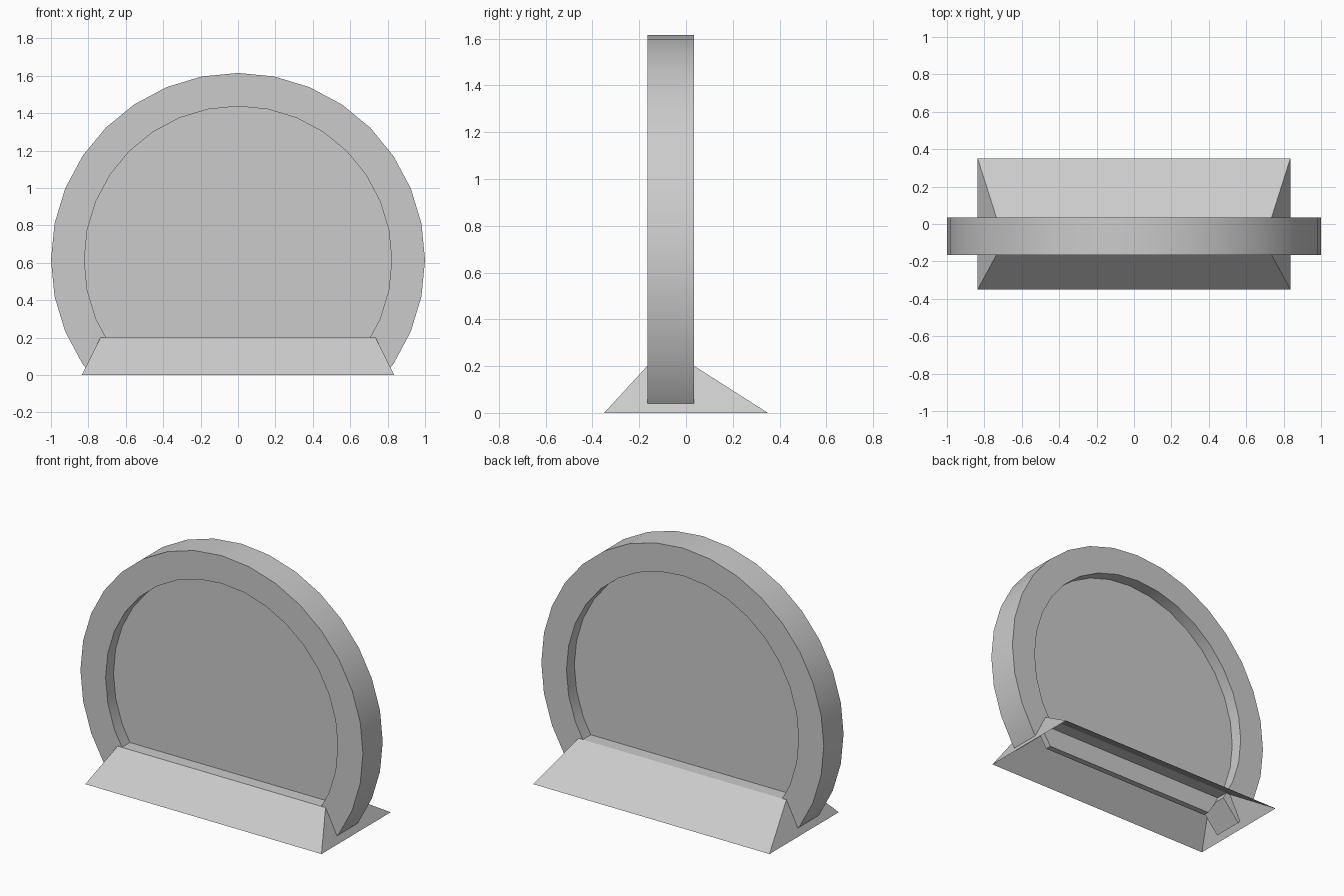
import bpy, bmesh
from math import sin, cos, radians

if "Cube" in bpy.data.objects:
    bpy.data.objects.remove(bpy.data.objects["Cube"])

CZ = 0.615                      # height of the circle centre
FRONT, BACK = -0.165, 0.035     # depth of the round frame
ANGLES = [-33.75 + 11.25 * i for i in range(23)]


def arc(r):
    return [(r * cos(radians(a)), CZ + r * sin(radians(a))) for a in ANGLES]


def finish(name, bm, smooth=False):
    bmesh.ops.recalc_face_normals(bm, faces=bm.faces)
    me = bpy.data.meshes.new(name)
    bm.to_mesh(me)
    bm.free()
    ob = bpy.data.objects.new(name, me)
    bpy.context.collection.objects.link(ob)
    if smooth:
        bpy.ops.object.select_all(action='DESELECT')
        ob.select_set(True)
        bpy.context.view_layer.objects.active = ob
        bpy.ops.object.shade_smooth_by_angle(angle=radians(30))
    return ob


# Round frame: rectangular section swept along an open 32-sided circle
outer = [(0.803, 0.025)] + arc(1.0)[0:] + [(-0.803, 0.025)]
inner = arc(0.822)
inner = [(inner[0][0], inner[0][1])] + inner + [inner[-1]]
bm = bmesh.new()
rows = []
for o, i in zip(outer, inner):
    rows.append([bm.verts.new((p[0], y, p[1]))
                 for p, y in ((o, FRONT), (o, BACK), (i, BACK), (i, FRONT))])
for a, b in zip(rows, rows[1:]):
    for k in range(4):
        n = (k + 1) % 4
        bm.faces.new((a[k], a[n], b[n], b[k]))
bm.faces.new(rows[0])
bm.faces.new(rows[-1][::-1])
bmesh.ops.remove_doubles(bm, verts=bm.verts, dist=1e-5)
finish("round_frame", bm, smooth=True)

# Recessed disc panel, cut flat inside the base
bm = bmesh.new()
outline = [(0.63, 0.07)] + arc(0.826) + [(-0.63, 0.07)]
face = bm.faces.new([bm.verts.new((x, -0.085, z)) for x, z in outline])
ext = bmesh.ops.extrude_face_region(bm, geom=[face], use_keep_orig=True)
moved = [v for v in ext["geom"] if isinstance(v, bmesh.types.BMVert)]
bmesh.ops.translate(bm, vec=(0, 0.04, 0), verts=moved)
finish("disc_panel", bm)

# Hollow sloped base, open underneath
bm = bmesh.new()


def rect(x, y0, y1, z):
    return [bm.verts.new(p) for p in
            ((-x, y0, z), (x, y0, z), (x, y1, z), (-x, y1, z))]


low, top = rect(0.836, -0.35, 0.35, 0), rect(0.736, FRONT - 0.001, BACK + 0.001, 0.2)
for k in range(4):
    n = (k + 1) % 4
    bm.faces.new((low[k], low[n], top[n], top[k]))
bm.faces.new(top)
finish("base", bm)
